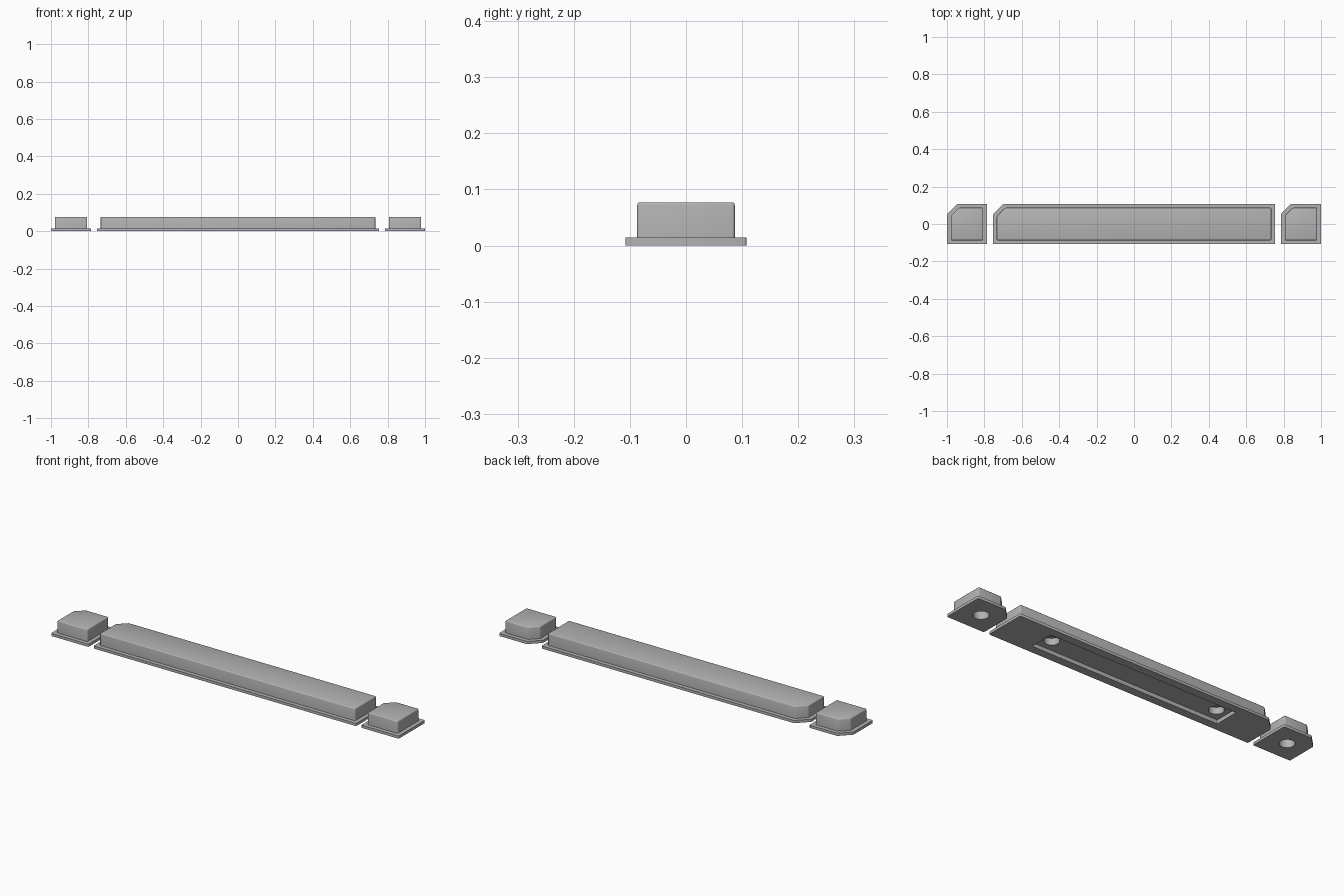
import bpy, bmesh

cube = bpy.data.objects.get("Cube")
if cube:
    bpy.data.objects.remove(cube, do_unlink=True)

HALF_DEPTH = 0.108
FLANGE_TOP = 0.014
HEIGHT = 0.077
INSET = 0.021

grey = bpy.data.materials.new("light_grey")
grey.use_nodes = True
colour = (0.45, 0.45, 0.45, 1)
grey.diffuse_color = colour
grey.node_tree.nodes["Principled BSDF"].inputs["Base Color"].default_value = colour


def add_object(name, bm):
    bmesh.ops.recalc_face_normals(bm, faces=bm.faces)
    mesh = bpy.data.meshes.new(name)
    bm.to_mesh(mesh)
    bm.free()
    mesh.materials.append(grey)
    obj = bpy.data.objects.new(name, mesh)
    bpy.context.collection.objects.link(obj)
    return obj


def extrude_up(bm, face, height):
    """Raise a face and return the new top face."""
    result = bmesh.ops.extrude_face_region(bm, geom=[face])["geom"]
    verts = [g for g in result if isinstance(g, bmesh.types.BMVert)]
    bmesh.ops.translate(bm, verts=verts, vec=(0, 0, height))
    return next(g for g in result if isinstance(g, bmesh.types.BMFace))


def key_cap(name, x, half, chamfer):
    """Flanged block with one chamfered back corner."""
    bm = bmesh.new()
    d = HALF_DEPTH
    outline = [(-half, -d), (half, -d), (half, d), (-half + chamfer, d), (-half, d - chamfer)]
    base = bm.faces.new([bm.verts.new((x + px, py, 0)) for px, py in outline])
    top = extrude_up(bm, base, FLANGE_TOP)
    # Keep the underside closed
    if not any(all(v.co.z < 0.001 for v in f.verts) for f in bm.faces):
        bm.faces.new([v for v in bm.verts if v.co.z < 0.001])
    bmesh.ops.recalc_face_normals(bm, faces=bm.faces)
    bmesh.ops.inset_region(bm, faces=[top], thickness=INSET, use_even_offset=True)
    top = extrude_up(bm, top, HEIGHT - FLANGE_TOP)
    # Soften upright corners and the top rim
    upright = [e for e in bm.edges if abs(e.verts[0].co.z - e.verts[1].co.z) > 0.001]
    soft = list(set(upright) | set(top.edges))
    bmesh.ops.bevel(bm, geom=soft, offset=0.005, segments=3, profile=0.5, affect='EDGES')
    return add_object(name, bm)


def cutter_box(half_x, half_y, depth):
    bm = bmesh.new()
    bmesh.ops.create_cube(bm, size=2)
    bmesh.ops.scale(bm, verts=bm.verts, vec=(half_x, half_y, depth))
    return add_object("recess_cutter", bm)


def cutter_hole(x, depth):
    bm = bmesh.new()
    bmesh.ops.create_cone(bm, cap_ends=True, segments=32, radius1=0.036, radius2=0.036, depth=2 * depth)
    bmesh.ops.translate(bm, verts=bm.verts, vec=(x, 0, 0))
    return add_object("hole_cutter", bm)


def finish(obj, cutters):
    """Apply the cuts, drop the cutters and shade."""
    bpy.ops.object.select_all(action='DESELECT')
    bpy.context.view_layer.objects.active = obj
    obj.select_set(True)
    for cutter in cutters:
        cutter.hide_render = True
        mod = obj.modifiers.new("cut", 'BOOLEAN')
        mod.operation = 'DIFFERENCE'
        mod.solver = 'EXACT'
        mod.object = cutter
        bpy.ops.object.modifier_apply(modifier=mod.name)
        bpy.data.objects.remove(cutter, do_unlink=True)
    bpy.ops.object.shade_smooth_by_angle(angle=0.6)


# Long central bar with a shallow recess and two sockets underneath
bar = key_cap("long_bar", 0, 0.755, 0.058)
finish(bar, [cutter_box(0.54, 0.065, 0.02)] + [cutter_hole(s * 0.48, 0.055) for s in (-1, 1)])

# Small end caps, each with one socket underneath
for side, s in (("right", -1), ("left", 1)):
    x = s * 0.8925
    finish(key_cap(side + "_end_cap", x, 0.1075, 0.055), [cutter_hole(x, 0.045)])
